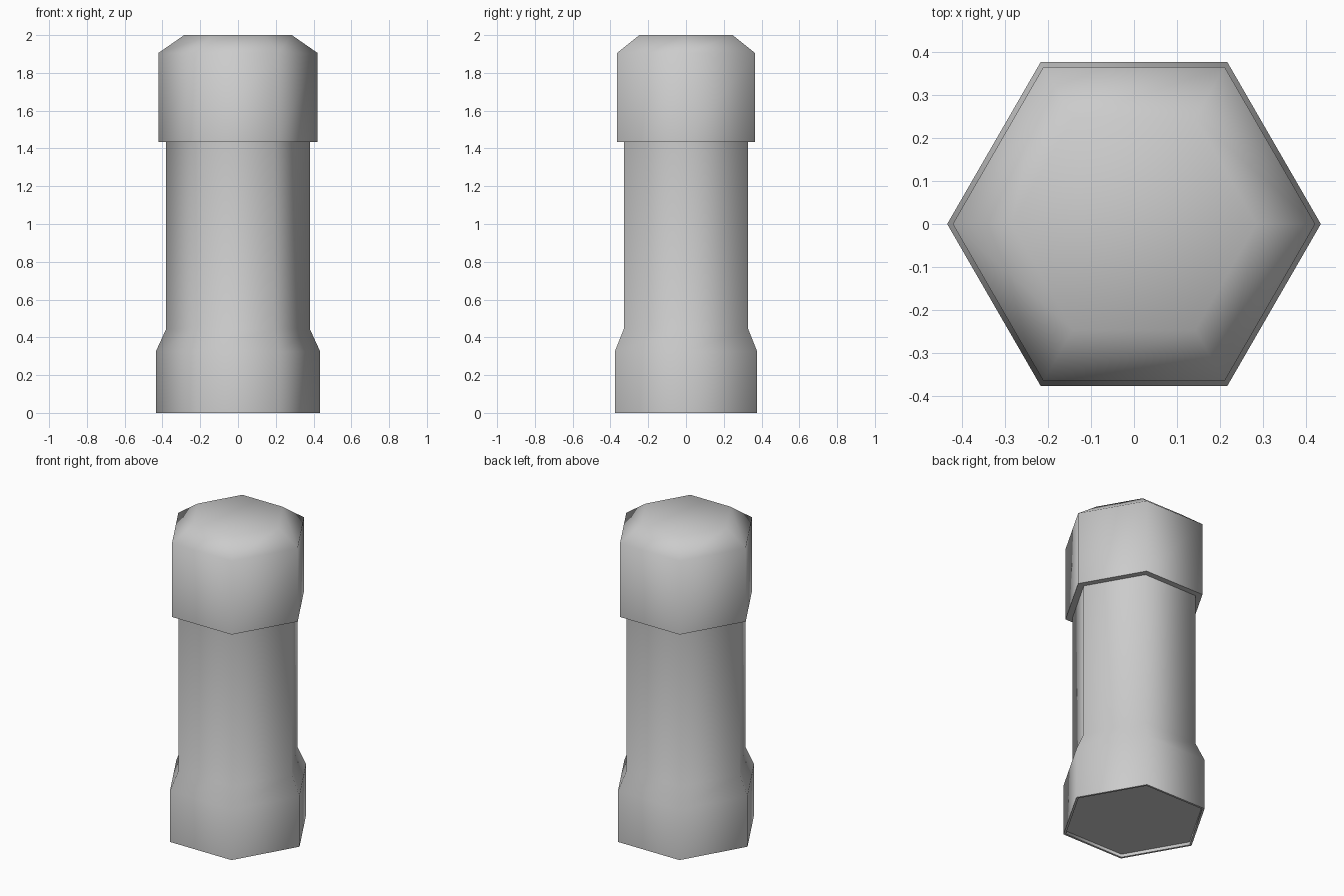
import bpy, bmesh
from math import cos, sin, pi, radians

if "Cube" in bpy.data.objects:
    bpy.data.objects.remove(bpy.data.objects["Cube"])

SIDES = 6


def hex_lathe(name, profile):
    """Stack hexagonal rings (radius, z), bottom to top, and cap both ends."""
    bm = bmesh.new()
    rings = [[bm.verts.new((r * cos(2 * pi * i / SIDES), r * sin(2 * pi * i / SIDES), z))
              for i in range(SIDES)] for r, z in profile]
    for a, b in zip(rings, rings[1:]):
        for i in range(SIDES):
            j = (i + 1) % SIDES
            bm.faces.new((a[i], a[j], b[j], b[i]))
    bm.faces.new(rings[0][::-1])
    bm.faces.new(rings[-1])
    bmesh.ops.recalc_face_normals(bm, faces=bm.faces)
    mesh = bpy.data.meshes.new(name)
    bm.to_mesh(mesh)
    bm.free()
    obj = bpy.data.objects.new(name, mesh)
    bpy.context.collection.objects.link(obj)
    bpy.ops.object.select_all(action='DESELECT')
    obj.select_set(True)
    bpy.context.view_layer.objects.active = obj
    # Soft hexagon corners, crisp right-angled steps
    bpy.ops.object.shade_smooth_by_angle(angle=radians(65))
    return obj


# One continuous post: recessed underside, wide foot, shaft, stepped and chamfered cap
hex_lathe("bollard_post", [
    (0.42, 0.02), (0.42, 0.0),
    (0.435, 0.0), (0.435, 0.325),
    (0.38, 0.445), (0.38, 1.435),
    (0.422, 1.435), (0.422, 1.905),
    (0.285, 2.0),
])
